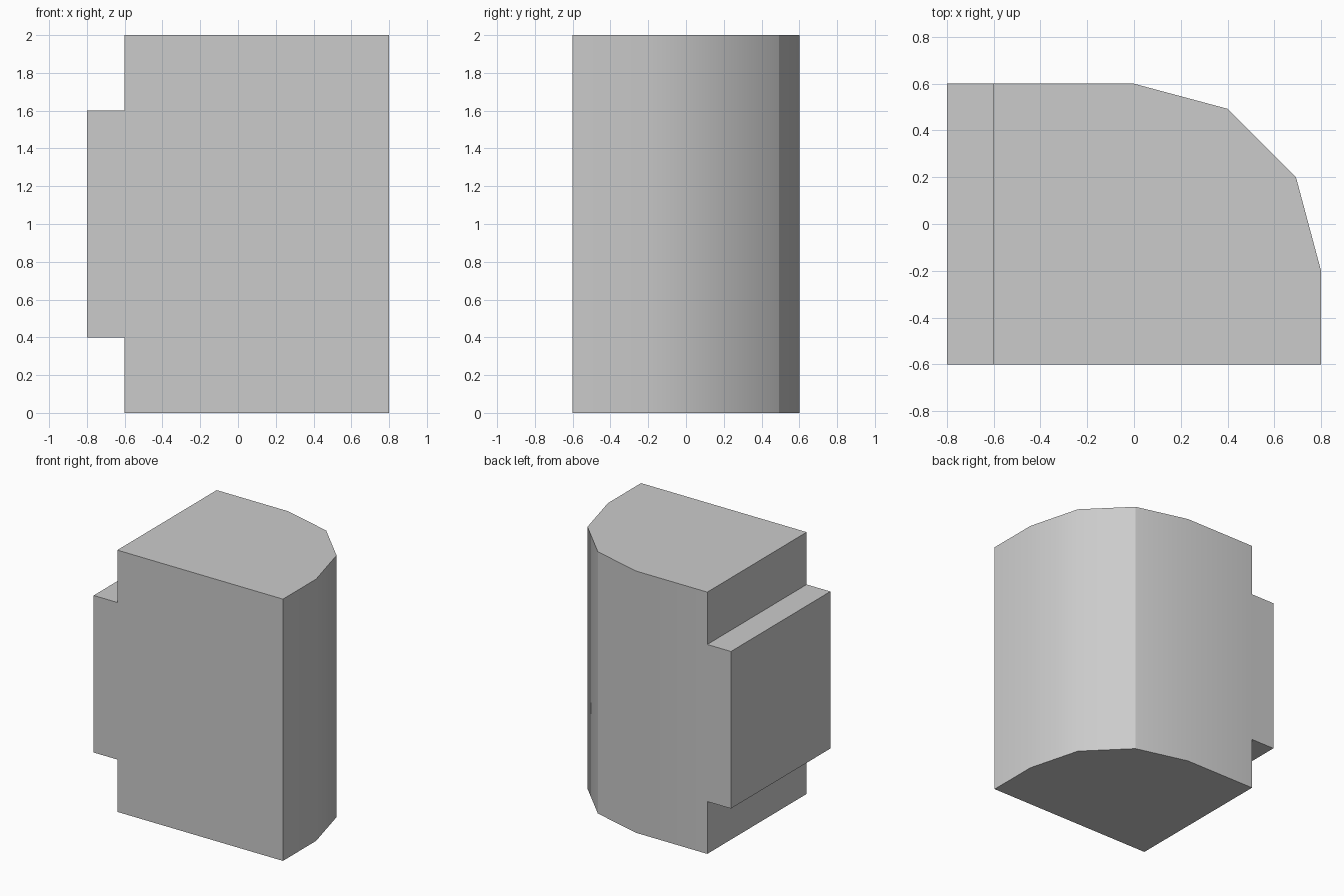
import bpy, bmesh, math
from mathutils import Vector

cube = bpy.data.objects.get("Cube")
if cube:
    bpy.data.objects.remove(cube, do_unlink=True)

HEIGHT, RADIUS, STEPS = 2.0, 0.8, 3

# Single plain material
grey = bpy.data.materials.new("light_grey")
grey.use_nodes = True
colour = (0.6, 0.6, 0.6, 1)
grey.diffuse_color = colour
grey.node_tree.nodes["Principled BSDF"].inputs["Base Color"].default_value = colour

# Floor outline: square corners, with one corner rounded in three facets
outline = [(-0.6, 0.6), (-0.6, -0.6), (0.8, -0.6)]
for i in range(STEPS + 1):
    a = math.pi / 2 * i / STEPS
    outline.append((RADIUS * math.cos(a), -0.2 + RADIUS * math.sin(a)))

# Block: outline extruded upward
bm = bmesh.new()
base = bm.faces.new([bm.verts.new((x, y, 0)) for x, y in outline])
top = bmesh.ops.extrude_face_region(bm, geom=[base], use_keep_orig=True)["geom"]
bmesh.ops.translate(bm, vec=(0, 0, HEIGHT),
                    verts=[v for v in top if isinstance(v, bmesh.types.BMVert)])
bmesh.ops.recalc_face_normals(bm, faces=bm.faces)


def side_faces():
    return [f for f in bm.faces if f.normal.x < -0.9]


# Side tab: middle band of the flat side, pushed outward
for z in (0.4, 1.6):
    faces = side_faces()
    edges = {e for f in faces for e in f.edges}
    bmesh.ops.bisect_plane(bm, geom=faces + list(edges),
                           plane_co=(0, 0, z), plane_no=(0, 0, 1))
    bm.normal_update()
band = [f for f in side_faces() if 0.4 < f.calc_center_median().z < 1.6]
tab = bmesh.ops.extrude_face_region(bm, geom=band)["geom"]
bmesh.ops.translate(bm, vec=(-0.2, 0, 0),
                    verts=[v for v in tab if isinstance(v, bmesh.types.BMVert)])
bmesh.ops.recalc_face_normals(bm, faces=bm.faces)

# Smooth shading, with square corners and the middle facet edge kept sharp
crease = Vector(outline[4 + 1])
for f in bm.faces:
    f.smooth = True
for e in bm.edges:
    on_crease = all((v.co.xy - crease).length < 0.01 for v in e.verts)
    e.smooth = e.calc_face_angle(0) < math.radians(35) and not on_crease

mesh = bpy.data.meshes.new("notched_block")
bm.to_mesh(mesh)
bm.free()
mesh.materials.append(grey)
block = bpy.data.objects.new("notched_block", mesh)
bpy.context.collection.objects.link(block)
